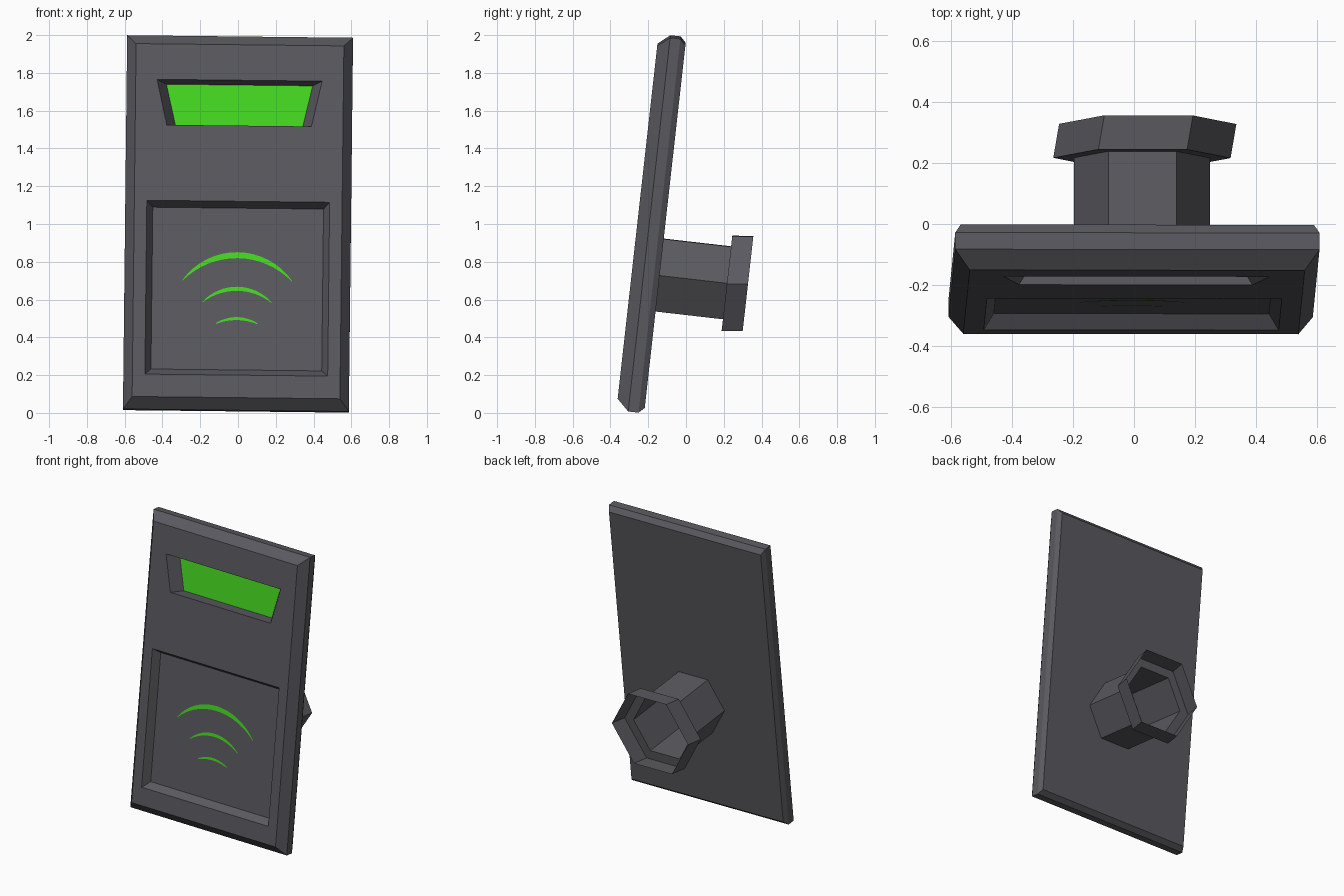
import bpy, bmesh, math
from mathutils import Matrix, Vector

if "Cube" in bpy.data.objects:
    bpy.data.objects.remove(bpy.data.objects["Cube"])

# Panel frame: x across, y through the thickness, z up the panel.
# The whole model leans back and is rolled very slightly.
TILT = Matrix.Rotation(math.radians(-6.4), 4, 'X')
PIVOT = Matrix.Translation((0, 0, 0.977))
FRAME = TILT @ PIVOT @ Matrix.Rotation(0.0112, 4, 'Y') @ PIVOT.inverted()

FRONT, BACK = -0.368, -0.22


def material(name, colour):
    m = bpy.data.materials.new(name)
    m.diffuse_color = (*colour, 1)
    m.use_nodes = True
    m.node_tree.nodes["Principled BSDF"].inputs["Base Color"].default_value = m.diffuse_color
    return m


GREY = material("dark_grey", (0.1, 0.1, 0.115))
GREEN = material("bright_green", (0.06, 0.7, 0.015))


def finish(name, bm, mats, recalc=True):
    if recalc:
        bmesh.ops.recalc_face_normals(bm, faces=bm.faces)
    bm.transform(FRAME)
    me = bpy.data.meshes.new(name)
    bm.to_mesh(me)
    bm.free()
    for m in mats:
        me.materials.append(m)
    ob = bpy.data.objects.new(name, me)
    bpy.context.collection.objects.link(ob)
    return ob


def quad(bm, bottom_half, top_half, z0, z1, y):
    """Loop of four corners of a symmetric trapezoid."""
    return [bm.verts.new(p) for p in ((-bottom_half, y, z0), (bottom_half, y, z0),
                                      (top_half, y, z1), (-top_half, y, z1))]


def bridge(bm, a, b):
    n = len(a)
    return [bm.faces.new((a[i], a[(i + 1) % n], b[(i + 1) % n], b[i])) for i in range(n)]


def loop_edges(bm, loop):
    return [bm.edges.new((loop[i], loop[(i + 1) % len(loop)])) if
            not bm.edges.get((loop[i], loop[(i + 1) % len(loop)])) else
            bm.edges.get((loop[i], loop[(i + 1) % len(loop)])) for i in range(len(loop))]


# Panel: chamfered slab with two sunk windows in the front
bm = bmesh.new()
front = quad(bm, 0.55, 0.55, 0.04, 1.92, FRONT)
mid_a = quad(bm, 0.598, 0.598, -0.02, 1.971, -0.305)
mid_b = quad(bm, 0.598, 0.598, -0.02, 1.971, -0.25)
back = quad(bm, 0.58, 0.58, 0.008, 1.94, BACK)
for a, b in ((front, mid_a), (mid_a, mid_b), (mid_b, back)):
    bridge(bm, a, b)
bm.faces.new(back)

screen = quad(bm, 0.383, 0.437, 1.489, 1.731, FRONT)
screen_floor = quad(bm, 0.336, 0.387, 1.492, 1.714, FRONT + 0.08)
bridge(bm, screen, screen_floor)
bm.faces.new(screen_floor).material_index = 1

pad = quad(bm, 0.484, 0.484, 0.16, 1.086, FRONT)
pad_floor = quad(bm, 0.452, 0.452, 0.193, 1.055, FRONT + 0.05)
bridge(bm, pad, pad_floor)
bm.faces.new(pad_floor)

rims = [e for loop in (front, screen, pad) for e in loop_edges(bm, loop)]
bmesh.ops.triangle_fill(bm, use_beauty=True, edges=rims, normal=(0, -1, 0))
finish("reader_panel", bm, [GREY, GREEN])


# Signal waves: three thin crescent plates on the pad floor
def crescent(name, half, end_z, apex_z, thick, y, steps=16):
    def arc(rise):
        r = (half * half + rise * rise) / (2 * rise)
        span = math.asin(half / r)
        return [(r * math.sin(span * (2 * i / steps - 1)),
                 end_z + rise - r + r * math.cos(span * (2 * i / steps - 1)))
                for i in range(steps + 1)]
    bm = bmesh.new()
    rise = apex_z - end_z
    top = [bm.verts.new((x, y, z)) for x, z in arc(rise)]
    low = [bm.verts.new((x, y, z - 0.005)) for x, z in arc(rise - thick + 0.005)]
    for i in range(steps):
        bm.faces.new((low[i], low[i + 1], top[i + 1], top[i]))
    finish(name, bm, [GREEN], recalc=False)


for name, half, end_z, apex_z, thick in (("large_wave", 0.29, 0.67, 0.82, 0.032),
                                         ("middle_wave", 0.182, 0.556, 0.636, 0.022),
                                         ("small_wave", 0.11, 0.442, 0.474, 0.016)):
    crescent(name, half, end_z, apex_z, thick, FRONT + 0.046)

# Mount: open hexagonal tube that widens into an open flange
bm = bmesh.new()


def hexagon(radius, x, y, z):
    return [bm.verts.new(Vector((x + radius * math.cos(k * math.pi / 3), y,
                                 z + radius * math.sin(k * math.pi / 3)))) for k in range(6)]


rings = [hexagon(0.223, 0.029, BACK, 0.71), hexagon(0.223, 0.029, 0.139, 0.709),
         hexagon(0.291, 0.029, 0.139, 0.706), hexagon(0.291, 0.048, 0.25, 0.7185)]
for a, b in zip(rings, rings[1:]):
    bridge(bm, a, b)
finish("hexagonal_mount", bm, [GREY])
